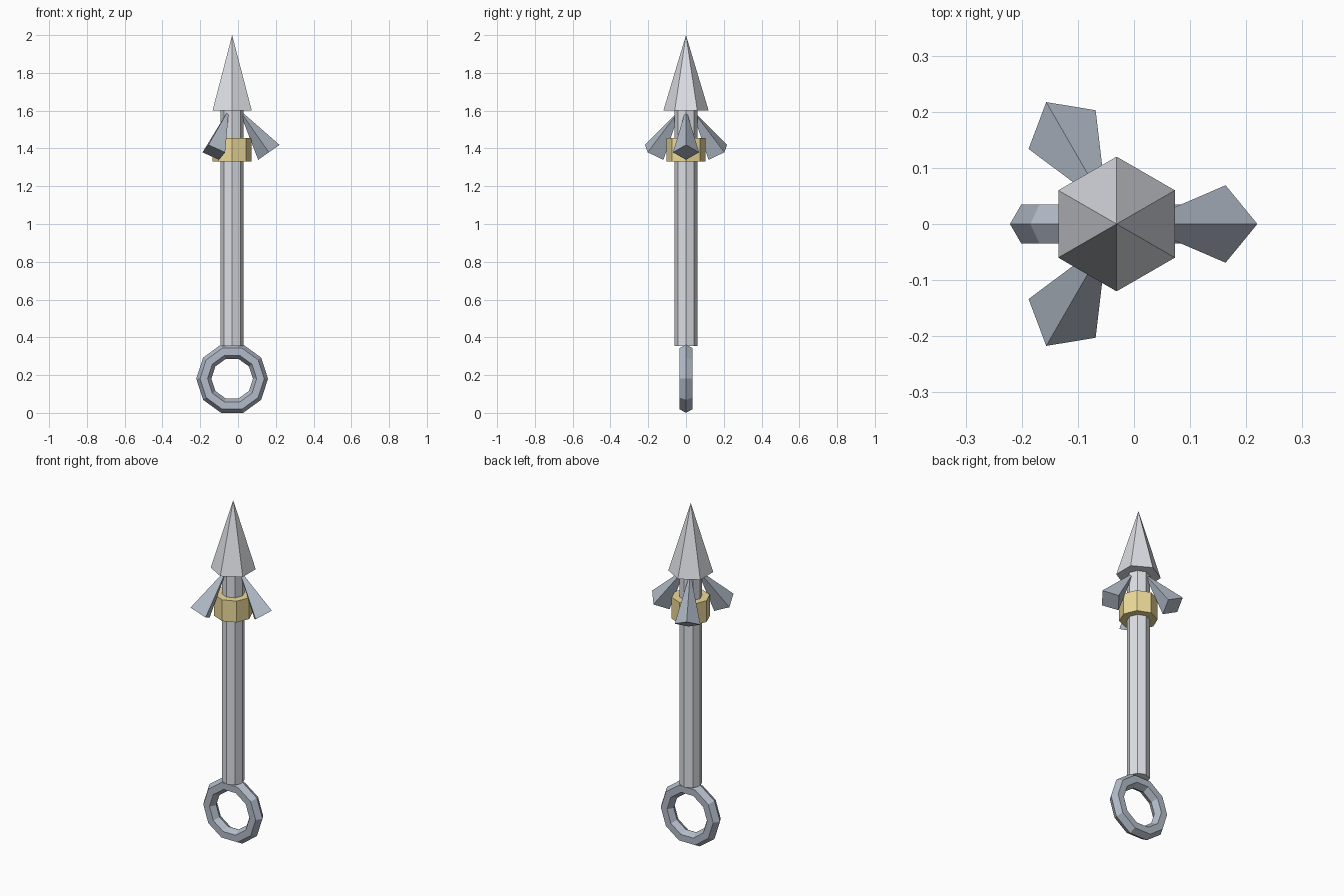
import bpy
from math import radians, sin, cos

if "Cube" in bpy.data.objects:
    bpy.data.objects.remove(bpy.data.objects["Cube"])

AXIS_X = -0.031  # shaft axis; the forward barb shifts the overall bounds


def material(name, rgb):
    mat = bpy.data.materials.new(name)
    mat.diffuse_color = (*rgb, 1)
    mat.use_nodes = True
    mat.node_tree.nodes["Principled BSDF"].inputs["Base Color"].default_value = mat.diffuse_color
    return mat


STEEL = material("steel", (0.72, 0.74, 0.78))
DARK = material("dark_steel", (0.45, 0.50, 0.58))
GOLD = material("gold", (0.85, 0.70, 0.32))


def finish(name, mat):
    obj = bpy.context.object
    obj.name = name
    obj.data.materials.append(mat)
    return obj


def prism(name, sides, r_bottom, r_top, z0, z1, mat):
    bpy.ops.mesh.primitive_cone_add(
        vertices=sides, radius1=r_bottom, radius2=r_top, depth=z1 - z0,
        location=(AXIS_X, 0, (z0 + z1) / 2))
    return finish(name, mat)


# Spear head, shaft and collar
prism("spear_head", 6, 0.12, 0, 1.6, 2.0, STEEL)
prism("shaft", 8, 0.061, 0.061, 0.355, 1.62, STEEL)
prism("collar", 8, 0.103, 0.103, 1.33, 1.455, GOLD)

# Pommel ring: ten segments with a hexagonal section
bpy.ops.mesh.primitive_torus_add(
    major_segments=10, minor_segments=6, major_radius=0.15, minor_radius=0.04,
    location=(AXIS_X, 0, 0.181), rotation=(radians(90), 0, 0))
finish("pommel_ring", DARK)

# Three swept-back pyramid barbs around the shaft
for i in range(3):
    a = radians(120 * i)
    bpy.ops.mesh.primitive_cone_add(
        vertices=4, radius1=0.069, radius2=0, depth=0.28,
        location=(AXIS_X + 0.114 * cos(a), 0.114 * sin(a), 1.494),
        rotation=(0, radians(-35), a))
    finish(f"barb_{i + 1}", DARK)
